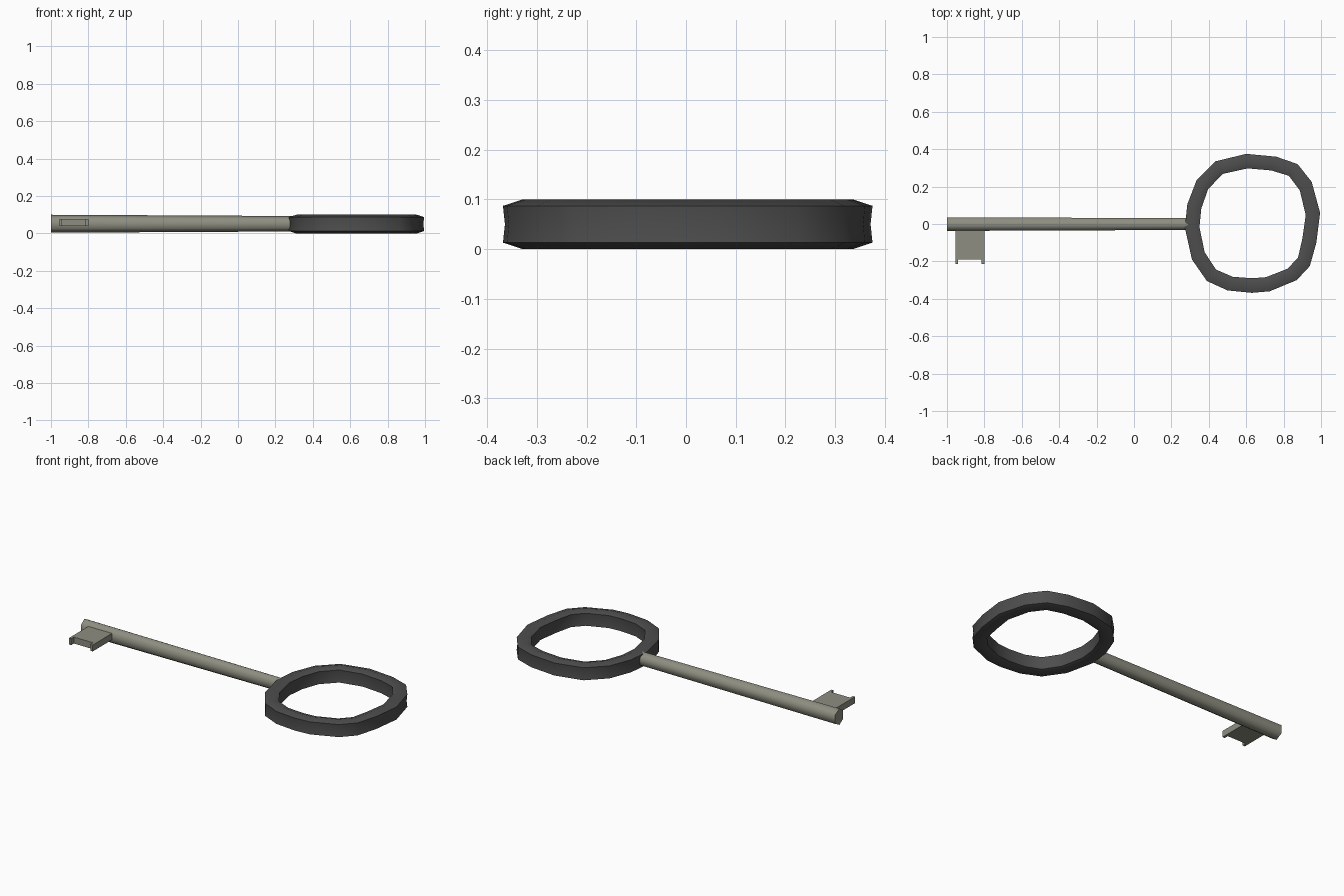
import bpy, bmesh, math
from mathutils import Vector

cube = bpy.data.objects.get("Cube")
if cube:
    bpy.data.objects.remove(cube, do_unlink=True)


def material(name, colour):
    m = bpy.data.materials.new(name)
    m.use_nodes = True
    m.diffuse_color = colour
    m.node_tree.nodes["Principled BSDF"].inputs["Base Color"].default_value = colour
    return m


steel = material("aged steel", (0.27, 0.27, 0.22, 1))
iron = material("dark iron", (0.075, 0.075, 0.075, 1))


def finish(name, bm, mat, angle=None):
    bmesh.ops.recalc_face_normals(bm, faces=bm.faces)
    mesh = bpy.data.meshes.new(name)
    bm.to_mesh(mesh)
    bm.free()
    mesh.materials.append(mat)
    ob = bpy.data.objects.new(name, mesh)
    bpy.context.collection.objects.link(ob)
    if angle:
        bpy.ops.object.select_all(action="DESELECT")
        ob.select_set(True)
        bpy.context.view_layer.objects.active = ob
        bpy.ops.object.shade_smooth_by_angle(angle=math.radians(angle))
    return ob


def skin(bm, loops, closed):
    """Bridge equal vertex loops with quads, capping open ends."""
    n = len(loops[0])
    pairs = list(zip(loops, loops[1:]))
    if closed:
        pairs.append((loops[-1], loops[0]))
    for a, b in pairs:
        for i in range(n):
            j = (i + 1) % n
            bm.faces.new((a[i], a[j], b[j], b[i]))
    if not closed:
        bm.faces.new(loops[0])
        bm.faces.new(loops[-1])


# Ring handle: hand-shaped outline swept with a chunky section
outline = [(0.60, 0.375), (0.76, 0.36), (0.875, 0.32), (0.95, 0.225),
           (0.995, 0.06), (0.975, -0.10), (0.94, -0.225), (0.87, -0.30),
           (0.725, -0.36), (0.63, -0.368), (0.50, -0.355), (0.39, -0.305),
           (0.31, -0.19), (0.272, -0.02), (0.285, 0.105), (0.335, 0.235),
           (0.435, 0.335)]
section = [(0, 0.037), (-0.04, 0.05), (-0.078, 0.037), (-0.074, 0),
           (-0.078, -0.037), (-0.04, -0.05), (0, -0.037), (-0.004, 0)]
centre = Vector((0.635, 0))
bm = bmesh.new()
loops = []
for p in outline:
    out = (Vector(p) - centre).normalized()
    loops.append([bm.verts.new((*(Vector(p) + out * r), 0.05 + z)) for r, z in section])
skin(bm, loops, True)
finish("ring_handle", bm, iron, 60)

# Shaft: tall six-sided bar, tapering slightly towards the ring
bar = [(-0.005, 0.049), (0.036, 0.026), (0.036, -0.026),
       (-0.005, -0.047), (-0.037, -0.026), (-0.037, 0.026)]
bm = bmesh.new()
loops = [[bm.verts.new((x, y * s, 0.051 + z * s)) for y, z in bar]
         for x, s in ((-1, 1), (0.3, 0.86))]
skin(bm, loops, False)
finish("shaft", bm, steel, 65)

# Key bit: slab with a small tooth at each end of its outer edge
bit = [(-0.955, -0.02), (-0.955, -0.215), (-0.94, -0.215), (-0.94, -0.19),
       (-0.815, -0.19), (-0.815, -0.215), (-0.80, -0.215), (-0.80, -0.02)]
bm = bmesh.new()
loops = [[bm.verts.new((x, y, z)) for x, y in bit] for z in (0.04, 0.078)]
skin(bm, loops, False)
finish("key_bit", bm, steel)
